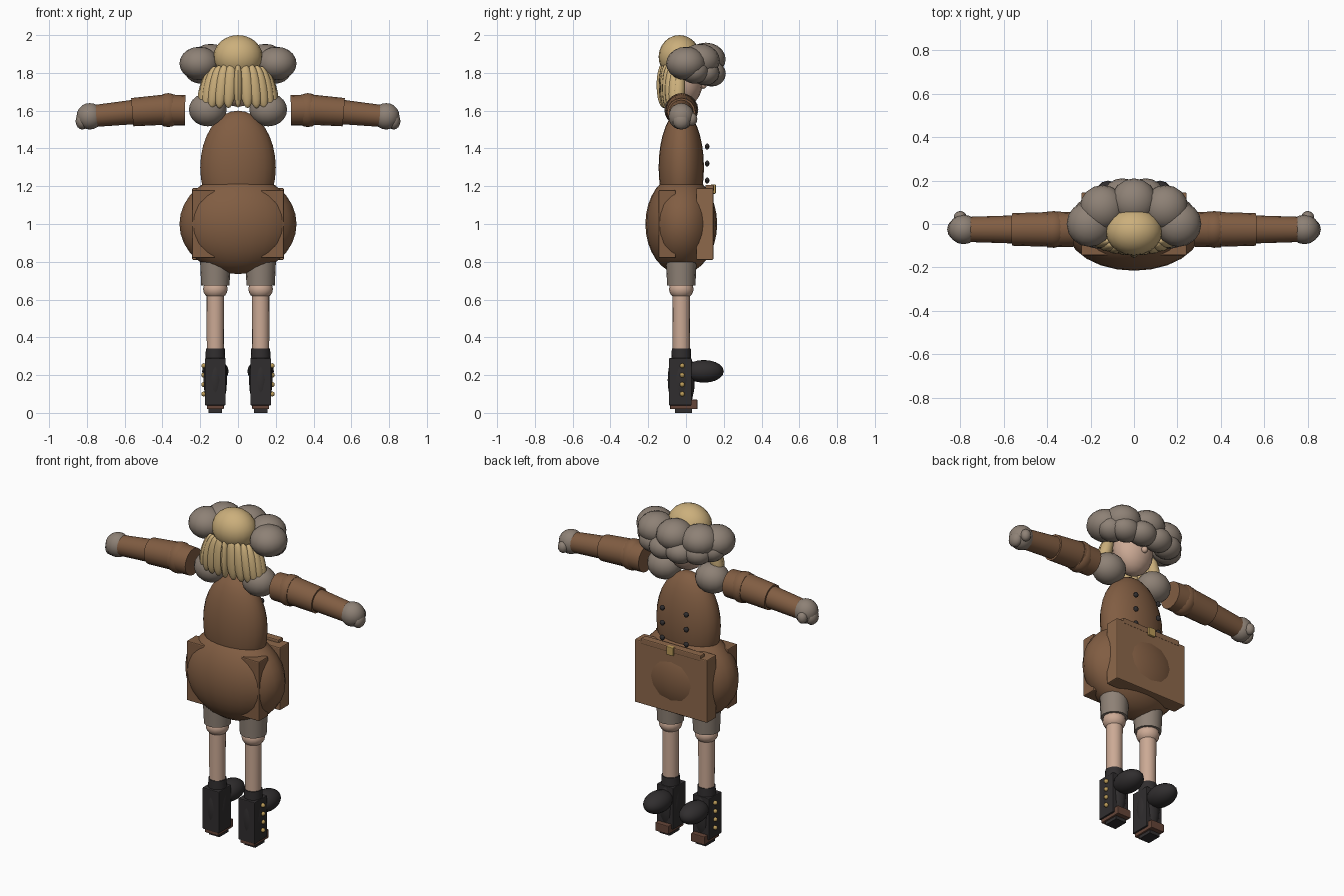
import bpy, math
from mathutils import Vector

if "Cube" in bpy.data.objects:
    bpy.data.objects.remove(bpy.data.objects["Cube"])

def mat(name, r, g, b):
    m = bpy.data.materials.new(name)
    m.diffuse_color = (r, g, b, 1)
    m.use_nodes = True
    m.node_tree.nodes["Principled BSDF"].inputs["Base Color"].default_value = m.diffuse_color
    return m

BROWN = mat("coat brown", .22, .11, .055)
TAN = mat("panel tan", .27, .14, .07)
FUR = mat("fur grey", .27, .22, .18)
BLOND = mat("blond", .60, .43, .20)
SKIN = mat("skin", .60, .40, .30)
BLACK = mat("boot black", .03, .027, .028)
GOLD = mat("gold", .50, .33, .10)
SOLE = mat("sole brown", .13, .06, .04)

def finish(name, m, smooth=True):
    o = bpy.context.object
    o.name = name
    o.data.materials.append(m)
    bpy.ops.object.transform_apply(location=False, rotation=False, scale=True)
    if smooth:
        bpy.ops.object.shade_smooth_by_angle(angle=math.radians(40))
    return o

def ball(name, loc, radii, m, seg=16, rings=10, rot=(0, 0, 0)):
    bpy.ops.mesh.primitive_uv_sphere_add(segments=seg, ring_count=rings, radius=1, location=loc, rotation=rot)
    bpy.context.object.scale = radii
    return finish(name, m)

def box(name, loc, size, m, bevel=0.0):
    bpy.ops.mesh.primitive_cube_add(size=1, location=loc)
    bpy.context.object.scale = size
    o = finish(name, m, False)
    if bevel:
        b = o.modifiers.new("bevel", 'BEVEL')
        b.width, b.segments = bevel, 2
    return o

def limb(name, a, b, r1, r2, m, seg=16):
    a, b = Vector(a), Vector(b)
    d = b - a
    bpy.ops.mesh.primitive_cone_add(vertices=seg, radius1=r1, radius2=r2, depth=d.length, location=(a + b) / 2)
    bpy.context.object.rotation_euler = d.to_track_quat('Z', 'Y').to_euler()
    return finish(name, m)

def strand(name, a, b, rx, ry, m):
    a, b = Vector(a), Vector(b)
    d = b - a
    return ball(name, (a + b) / 2, (rx, ry, d.length / 2), m, 12, 10, d.to_track_quat('Z', 'Y').to_euler())

Y = -.025  # body axis

# Torso and coat skirt
ball("torso", (0, Y, 1.30), (.20, .12, .30), BROWN, 24, 16)
ball("coat_skirt", (0, Y, 1.0), (.31, .19, .265), BROWN, 24, 16)
box("coat_back_panel", (0, -.10, 1.0), (.485, .09, .36), BROWN, .006)
box("coat_front_panel", (0, .10, 1.0), (.485, .09, .38), TAN, .006)
box("belt", (0, .125, 1.19), (.40, .045, .035), TAN, .006)
box("buckle", (0, .145, 1.185), (.045, .025, .05), GOLD, .004)

# Double row of coat buttons
for z in (1.41, 1.32, 1.23):
    for s in (-1, 1):
        ball("coat_button", (s * .08, .112, z), (.016, .012, .016), BLACK, 10, 6)

# Head and face
ball("head", (0, -.01, 1.76), (.12, .10, .14), SKIN)
ball("nose", (0, .09, 1.735), (.018, .02, .02), SKIN, 10, 6)
for s in (-1, 1):
    ball("eye", (s * .045, .08, 1.765), (.018, .01, .014), BLACK, 10, 6)

# Hair crown and back strands fanning outward
ball("hair_crown", (0, -.035, 1.885), (.13, .11, .115), BLOND, 20, 12)
N = 13
for i in range(N):
    t = -1 + 2 * i / (N - 1)
    x, back = math.sin(t * math.pi / 2), math.cos(t * math.pi / 2)
    w = .024 + .012 * abs(t)
    strand("hair_strand", (.14 * x, -.035 - .085 * back, 1.855 - .03 * abs(t)),
           (.20 * x, -.045 - .075 * back, 1.615 - .01 * abs(t)), w, .036, BLOND)

# Fur hat: two arcs of puffs around the front of the head
for i in range(5):
    a = math.pi * i / 4
    c, f = math.cos(a), math.sin(a)
    ball("hat_puff_upper", (.205 * c, .00 + .105 * f, 1.85 + .022 * f), (.105, .105, .088), FUR, 16, 10)
for i in range(6):
    a = math.radians(12 + 156 * i / 5)
    c, f = math.cos(a), math.sin(a)
    ball("hat_puff_lower", (.20 * c, .02 + .12 * f, 1.815 - .02 * f), (.085, .075, .068), FUR, 16, 10)

for s in (-1, 1):
    # Fur collar
    ball("collar_fur", (s * .16, Y, 1.605), (.10, .09, .088), FUR)
    # Arm
    limb("upper_sleeve", (s * .28, Y, 1.602), (s * .40, Y, 1.604), .08, .083, BROWN)
    ball("elbow", (s * .37, Y, 1.603), (.075, .085, .09), BROWN)
    limb("middle_sleeve", (s * .39, Y, 1.605), (s * .56, Y, 1.592), .08, .075, BROWN)
    limb("fore_sleeve", (s * .54, Y, 1.594), (s * .76, Y, 1.572), .065, .058, BROWN)
    ball("mitten", (s * .785, Y, 1.57), (.07, .068, .07), FUR)
    ball("fingers", (s * .825, Y, 1.545), (.035, .045, .045), FUR, 12, 8)
    ball("thumb", (s * .80, .03, 1.555), (.03, .03, .035), FUR, 12, 8)
    # Leg
    lx = s * .12
    limb("breeches", (lx, Y, .675), (lx, Y, .90), .075, .085, FUR)
    ball("knee", (lx, Y, .655), (.065, .065, .055), SKIN)
    limb("shin", (lx, Y, .30), (lx, Y, .66), .045, .047, SKIN)
    # Boot
    box("boot_shaft", (lx, Y - .005, .165), (.11, .12, .25), BLACK, .004)
    ball("boot_body", (lx, Y, .175), (.062, .072, .17), BLACK, 12, 10)
    limb("boot_cuff", (lx, Y, .24), (lx, Y, .34), .055, .05, BLACK)
    ball("boot_toe", (lx, .095, .22), (.07, .105, .06), BLACK)
    box("boot_sole", (lx, -.012, .045), (.09, .145, .05), SOLE, .004)
    box("boot_heel", (lx, -.012, .01), (.07, .09, .02), BLACK)
    for z in (.10, .15, .20, .25):
        ball("boot_button", (s * .182, Y + .005, z), (.013, .013, .013), GOLD, 10, 6)
